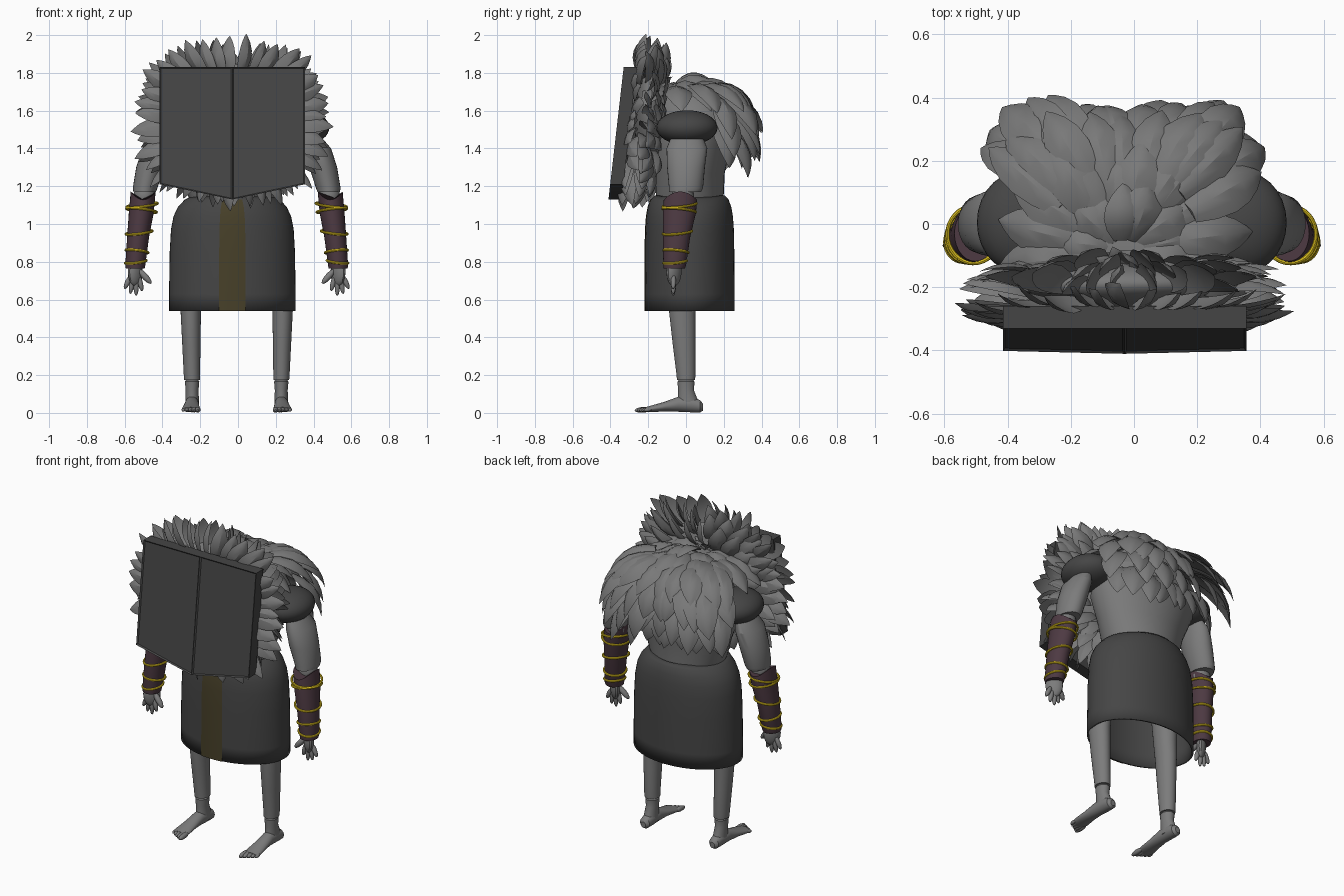
import bpy, bmesh, math, random
from mathutils import Vector, Matrix

random.seed(4)
if "Cube" in bpy.data.objects:
    bpy.data.objects.remove(bpy.data.objects["Cube"])
MID = -0.007      # mirror plane of the limbs
OFF = -0.03       # centre of skirt, face board and feathers


def material(name, r, g, b):
    m = bpy.data.materials.new(name)
    m.use_nodes = True
    m.diffuse_color = (r, g, b, 1)
    m.node_tree.nodes["Principled BSDF"].inputs["Base Color"].default_value = (r, g, b, 1)
    return m


skin = material("pale grey skin", .2, .2, .2)
plume = material("grey feather", .19, .19, .19)
dark = material("charcoal", .06, .06, .06)
leather = material("plum leather", .075, .042, .055)
gold = material("gold", .82, .6, .015)
band = material("dull gold cloth", .063, .051, .022)


def finish(name, bm, mat):
    bmesh.ops.recalc_face_normals(bm, faces=bm.faces)
    mesh = bpy.data.meshes.new(name)
    bm.to_mesh(mesh)
    bm.free()
    mesh.materials.append(mat)
    ob = bpy.data.objects.new(name, mesh)
    bpy.context.collection.objects.link(ob)
    return ob


def loft(name, rings, mat, along="z", segs=28, arc=None, caps=True, crown=0, side=1, mid=0):
    """Skin elliptical rings (centre u, centre v, height, radius u, radius v)."""
    bm = bmesh.new()
    n = segs if arc is None else segs + 1
    rows = []
    for k, (u, v, h, ru, rv) in enumerate(rings):
        row = []
        for i in range(n):
            a = math.tau * i / segs if arc is None else arc[0] + (arc[1] - arc[0]) * i / segs
            x, w, top = u + ru * math.cos(a), v + rv * math.sin(a), h
            if k == len(rings) - 1:
                top += crown * math.cos(2 * a)
            p = (x, w, top) if along == "z" else (x, top, w)
            row.append(bm.verts.new((mid + side * p[0], p[1], p[2])))
        rows.append(row)
    for lo, hi in zip(rows, rows[1:]):
        for i in range(segs):
            j = (i + 1) % n
            bm.faces.new((lo[i], lo[j], hi[j], hi[i]))
    if caps:
        bm.faces.new(rows[0])
        bm.faces.new(rows[-1])
    return finish(name, bm, mat)


def blob(bm, p, q, r, side=1, flat=1):
    """Ellipsoid reaching from p to q."""
    p, q = (Vector((MID + side * c[0], c[1], c[2])) for c in (p, q))
    d = q - p
    m = Matrix.Translation((p + q) / 2) @ d.to_track_quat("Z", "Y").to_matrix().to_4x4()
    m = m @ Matrix.Diagonal((r, r * flat, d.length / 2, 1))
    bmesh.ops.create_uvsphere(bm, u_segments=14, v_segments=10, radius=1, matrix=m)


def ellipsoid(name, centre, radii, mat):
    bm = bmesh.new()
    m = Matrix.Translation(centre) @ Matrix.Diagonal((*radii, 1))
    bmesh.ops.create_uvsphere(bm, u_segments=28, v_segments=18, radius=1, matrix=m)
    return finish(name, bm, mat)


def feather(bm, root, tip, up, width, bend):
    """Softly ridged leaf from root to tip, bulging towards up."""
    d = tip - root
    across = d.cross(up).normalized()
    up = across.cross(d).normalized()
    rows = []
    for t, s in ((0, .5), (.2, .85), (.42, 1), (.62, .9), (.8, .6), (.92, .28)):
        w = width / 2 * s
        c = root + d * t + up * bend * d.length * 4 * t * (1 - t)
        rows.append([bm.verts.new(c + across * a * w + up * b * w)
                     for a, b in ((-1, 0), (-.5, .24), (0, .38), (.5, .24), (1, 0), (0, .1))])
    end = bm.verts.new(tip)
    for lo, hi in zip(rows, rows[1:]):
        for i in range(6):
            j = (i + 1) % 6
            bm.faces.new((lo[i], lo[j], hi[j], hi[i]))
    for i in range(6):
        bm.faces.new((rows[-1][i], rows[-1][(i + 1) % 6], end))
    bm.faces.new(rows[0])


# Skirt, open below, with a cloth band down the front
hem = [(.54, 1), (.63, 1), (.85, .99), (.97, .97), (1.04, .93), (1.09, .86), (1.13, .75), (1.15, .62)]
skirt = loft("skirt", [(OFF, .02, z, .335 * s, .237 * s ** .5) for z, s in hem], dark, segs=56, caps=False)
shell = skirt.modifiers.new("thickness", "SOLIDIFY")
shell.thickness = .012
loft("skirt_band", [(OFF, .02, z, .338 * s, .241 * s ** .5) for z, s in hem[:-1]], band,
     segs=8, arc=(math.radians(-102), math.radians(-78)), caps=False)

# Torso, flaring up under the cape
loft("torso", [(OFF, .02, 1.08, .2, .17), (OFF, .02, 1.16, .24, .18), (OFF, .02, 1.27, .27, .185),
               (OFF, .03, 1.42, .33, .21), (OFF, .05, 1.55, .32, .22), (OFF, .04, 1.66, .25, .2),
               (OFF, 0, 1.73, .13, .12)], skin, segs=36)
ellipsoid("head", (OFF, -.19, 1.57), (.33, .085, .28), plume)

# Face board: leaning pentagon with two recessed panels
bm = bmesh.new()
outline = [(-.385, 1.83), (0, 1.83), (.385, 1.83), (.385, 1.21), (0, 1.13), (-.385, 1.21)]
lean = lambda z: -.33 - (1.83 - z) * .115
front = [bm.verts.new((OFF + x, lean(z), z)) for x, z in outline]
rear = [bm.verts.new((OFF + x, lean(z) + .07, z)) for x, z in outline]
panels = [bm.faces.new([front[i] for i in f]) for f in ((0, 1, 4, 5), (1, 2, 3, 4))]
bm.faces.new(rear)
for i in range(6):
    j = (i + 1) % 6
    bm.faces.new((front[i], front[j], rear[j], rear[i]))
bmesh.ops.recalc_face_normals(bm, faces=bm.faces)
bmesh.ops.inset_individual(bm, faces=panels, thickness=.01, depth=-.008)
finish("face_board", bm, dark)

# Ruff of long feathers round the face board, front rows facing forward and rear rows back
bm = bmesh.new()
for count, inner, outer, depth, facing in ((38, .55, 1, .0, -.7), (34, .55, .98, .04, .5),
                                           (28, .5, .92, .08, .8), (22, .4, .78, .1, 1)):
    for i in range(count):
        a = math.tau * (i + random.uniform(.3, .7)) / count
        c, s = math.cos(a), math.sin(a)
        ring = Vector((c * .53, 0, s * .465)) * (abs(c) ** 2.7 + abs(s) ** 2.7) ** (-1 / 2.7)
        root, tip = ring * inner, ring * outer * random.uniform(.93, 1.02)
        for p, extra in ((root, 0), (tip, random.uniform(-.03, .04))):
            p += Vector((OFF, 0, 1.54))
            p.y = -.23 - (1.9 - p.z) * .1 + depth + extra
        up = Vector((.75 * math.copysign(1, c), facing, .3))
        feather(bm, root, tip, up, random.uniform(.085, .115), .09)
finish("face_ruff", bm, plume)

# Feather cape: overlapping rows from the lower back to the crown
bm = bmesh.new()
rows = [(.27, 1.52, .39, 1.27, 9, 42), (.3, 1.6, .46, 1.35, 10, 40), (.28, 1.68, .48, 1.46, 11, 37),
        (.2, 1.73, .43, 1.59, 11, 28), (.1, 1.74, .34, 1.69, 12, -8), (.03, 1.74, .21, 1.75, 9, -15)]


def spread(r, a, z):
    y = r * min(1, 1.35 * math.sin(a))
    return Vector((OFF + 1.15 * r * math.cos(a), -.08 + y, z))


for r0, z0, r1, z1, count, start in rows:
    for i in range(count):
        a = math.radians(start + (180 - 2 * start) * (i + random.uniform(-.2, .2)) / (count - 1))
        reach = random.uniform(.94, 1.05)
        side_drop = .08 * abs(math.cos(a)) if r1 < .35 else 0
        root = spread(r0, a, z0 - side_drop * .4)
        tip = spread(r1 * reach, a + random.uniform(-.1, .1), z1 - side_drop + random.uniform(-.03, .03))
        up = Vector((math.cos(a) * .6 + random.uniform(-.25, .25), math.sin(a) * .6, .8))
        feather(bm, root, tip, up, random.uniform(.125, .16), .13)
for i in range(7):
    a = math.tau * i / 7
    root = Vector((OFF - .02, -.13, 1.7))
    feather(bm, root, root + Vector((math.cos(a) * .08, math.sin(a) * .06, .08)), Vector((0, .1, 1)), .06, .12)
finish("feather_cape", bm, plume)

# Limbs, one side at a time
for side, label in ((1, "left"), (-1, "right")):
    opt = dict(side=side, mid=MID)
    ellipsoid(label + "_shoulder", (MID + side * .35, .005, 1.51), (.14, .162, .092), dark)
    loft(label + "_upper_arm", [(.487, -.005, 1.17, .06, .085), (.485, 0, 1.19, .065, .09), (.458, 0, 1.3, .074, .1),
                                (.432, .005, 1.4, .068, .108), (.4, .005, 1.47, .04, .08)], skin, **opt)
    loft(label + "_bracer", [(.537, -.062, .765, .05, .056), (.537, -.06, .78, .053, .06), (.522, -.05, .93, .058, .072),
                             (.505, -.035, 1.06, .066, .088), (.495, -.03, 1.15, .066, .088)],
         leather, crown=.022, **opt)
    # Gold bangles
    for k, (z, r) in enumerate(((1.1, .09), (1.072, .088), (.955, .077), (.855, .066), (.8, .062))):
        f = (z - .77) / .38
        bpy.ops.mesh.primitive_torus_add(major_segments=32, minor_segments=8, major_radius=r, minor_radius=.007,
                                         location=(MID + side * (.537 - .042 * f), -.06 + .03 * f, z),
                                         rotation=(.1 * (-1) ** k, .12 * side * (-1) ** k, 0))
        ring = bpy.context.object
        ring.name = f"{label}_bangle_{k + 1}"
        ring.scale.x = .92
        ring.data.materials.append(gold)
    # Elbow joint and splayed hand
    bm = bmesh.new()
    blob(bm, (.49, -.015, 1.08), (.49, -.015, 1.22), .058, side)
    finish(label + "_elbow", bm, skin)
    bm = bmesh.new()
    blob(bm, (.538, -.062, .82), (.535, -.065, .67), .05, side, .55)
    for x, z in ((.5, .645), (.532, .62), (.564, .63), (.594, .657)):
        blob(bm, (.535 + (x - .535) * .4, -.065, .73), (x, -.068, z), .014, side)
    blob(bm, (.52, -.065, .76), (.452, -.08, .685), .017, side)
    finish(label + "_hand", bm, skin)
    # Leg, ankle and foot
    loft(label + "_leg", [(.236, 0, .175, .042, .048), (.237, 0, .2, .043, .05), (.24, -.01, .36, .048, .06),
                          (.243, -.02, .54, .054, .07), (.238, -.02, .63, .06, .072), (.22, -.01, .85, .07, .085)],
         skin, **opt)
    loft(label + "_ankle", [(.235, .01, .03, .036, .06), (.236, .01, .07, .036, .052), (.236, 0, .12, .034, .042),
                            (.236, 0, .165, .038, .045), (.236, 0, .178, .03, .035)], skin, **opt)
    loft(label + "_foot", [(.236, .03, .09, .016, .018), (.236, .035, .075, .032, .032), (.236, .045, .03, .037, .042),
                           (.237, .046, -.04, .037, .04), (.24, .034, -.11, .042, .026),
                           (.242, .022, -.18, .048, .018), (.243, .018, -.215, .042, .012)], skin, along="y", **opt)
    bm = bmesh.new()
    for k in range(5):
        x = .206 + k * .019
        blob(bm, (x, -.18, .02), (x, -.272 + .012 * k, .013), .015 - .0012 * k, side)
    finish(label + "_toes", bm, skin)

# Soft shading with crisp edges
bpy.ops.object.select_all(action="DESELECT")
for ob in bpy.context.scene.objects:
    if ob.type == "MESH":
        ob.select_set(True)
        bpy.context.view_layer.objects.active = ob
bpy.ops.object.shade_smooth_by_angle()
